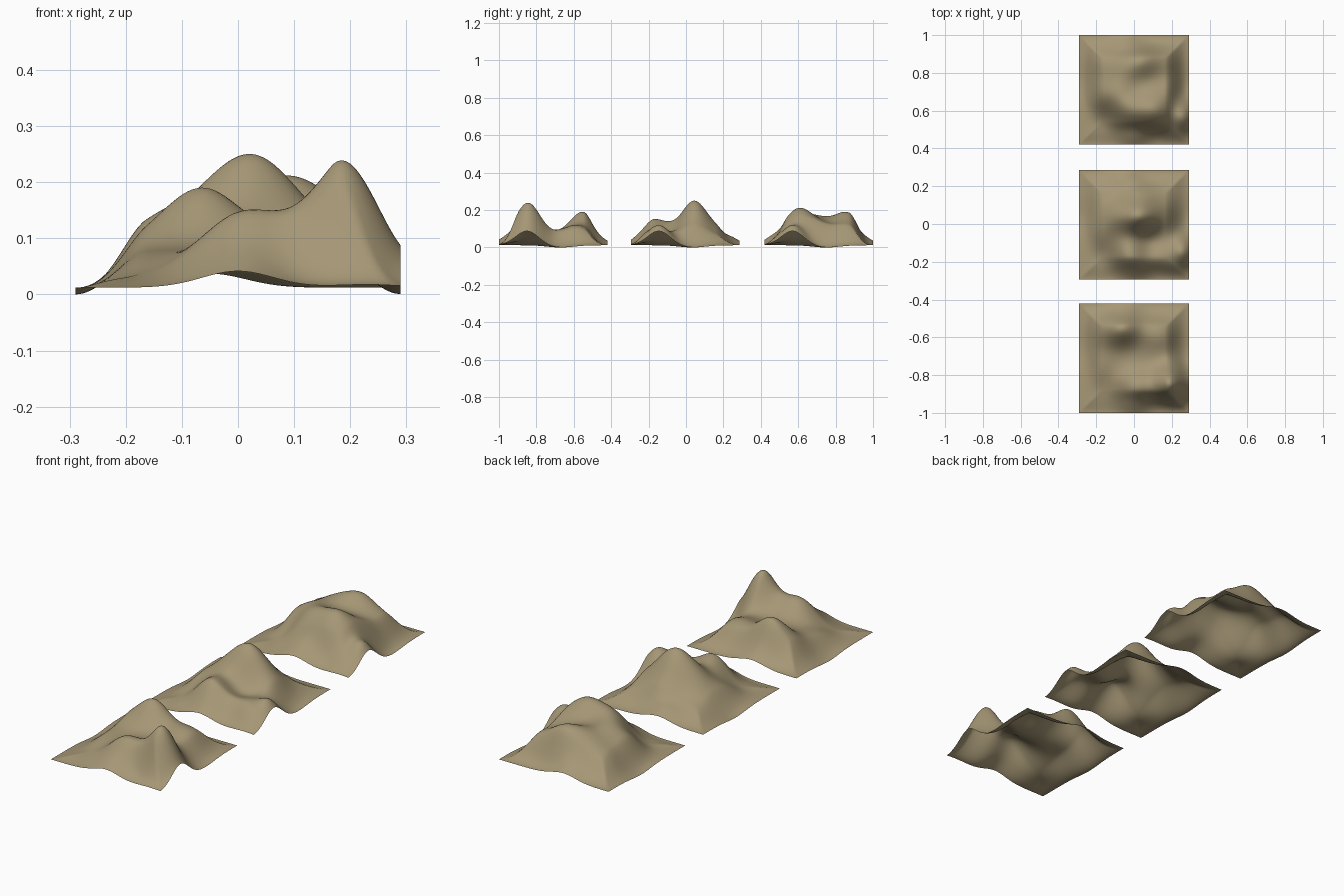
import bpy, bmesh, math

HALF = 0.29      # half width of a tile
RIM = 0.125      # width of the falloff towards the tile edge
S = 0.095        # radius of a hill
BASE = 0.05      # general ground level inside a tile
N = 72           # grid divisions

earth = bpy.data.materials.new("tan earth")
earth.diffuse_color = (0.38, 0.31, 0.18, 1)

# hills and hollows: x, y from the tile centre, height
TILES = {
    "front_hills": (-0.71, [
        (0.18, -0.14, 0.238), (0.0, -0.155, 0.147), (0.07, -0.15, 0.15),
        (-0.06, 0.16, 0.19), (0.15, 0.13, 0.115), (-0.18, -0.18, 0.035),
        (-0.16, -0.08, 0.065), (0.0, 0.0, 0.09), (0.13, 0.02, 0.095),
        (-0.16, 0.14, 0.125), (-0.15, 0.0, 0.08), (0.06, 0.14, 0.125),
        (0.24, -0.13, 0.175)]),
    "middle_hills": (-0.005, [
        (0.02, 0.045, 0.25), (-0.02, -0.185, 0.143), (-0.04, -0.1, 0.14),
        (0.2, -0.15, 0.105), (0.1, -0.09, 0.085), (0.15, 0.11, 0.115),
        (0.1, 0.045, 0.195), (-0.08, 0.045, 0.18), (-0.18, -0.17, 0.035),
        (-0.17, -0.04, 0.09), (0.02, 0.165, 0.13), (-0.16, 0.16, 0.07),
        (0.2, 0.0, 0.08), (0.1, -0.18, 0.10)]),
    "back_hills": (0.71, [
        (0.1, -0.09, 0.21), (0.03, -0.09, 0.204), (-0.04, -0.1, 0.185),
        (0.05, 0.16, 0.185), (-0.1, 0.0, 0.166), (-0.03, 0.05, 0.167),
        (0.07, 0.02, 0.152), (0.18, -0.13, 0.15), (-0.06, 0.14, 0.165),
        (0.09, -0.155, 0.18), (-0.02, -0.18, 0.13), (-0.18, -0.17, 0.035),
        (-0.18, -0.03, 0.115), (-0.18, 0.14, 0.10), (0.18, 0.15, 0.115),
        (0.2, 0.0, 0.11)]),
}


def bell(x, y, cx, cy, s):
    return math.exp(-((x - cx) ** 2 + (y - cy) ** 2) / s ** 2)


def mask(x, y):
    # 0 on the tile edge, 1 inside; creased along the diagonals
    t = min(1, max(0, (HALF - max(abs(x), abs(y))) / RIM))
    return t * t * (3 - 2 * t)


def edge(x, y):
    # shared border ground: mounds reaching in from the right, front and back
    return (0.012 - 0.012 * math.exp(-((y - 0.04) / 0.1) ** 2)
            + 0.125 * bell(x, y, 0.23, -0.14, 0.085)
            + 0.065 * bell(x, y, 0, -0.21, 0.09)
            + 0.055 * bell(x, y, -0.05, 0.21, 0.09))


def fit(points):
    # relax hill strengths until the surface passes through every point
    amps = [0.0] * len(points)
    for _ in range(80):
        for i, (x, y, z) in enumerate(points):
            m = mask(x, y)
            goal = (z - edge(x, y) * (1 - m)) / m - BASE
            now = sum(a * bell(x, y, p[0], p[1], S) for a, p in zip(amps, points))
            amps[i] += goal - now
    return amps


def tile(name, yc, points):
    amps = fit(points)
    bm = bmesh.new()
    bmesh.ops.create_grid(bm, x_segments=N, y_segments=N, size=HALF)
    for v in bm.verts:
        x, y = v.co.x, v.co.y
        m = mask(x, y)
        inner = BASE + sum(a * bell(x, y, p[0], p[1], S) for a, p in zip(amps, points))
        v.co.z = max(0, edge(x, y) * (1 - m) + inner * m)
        v.co.y += yc
    for f in bm.faces:
        f.smooth = True
    me = bpy.data.meshes.new(name)
    bm.to_mesh(me)
    bm.free()
    me.materials.append(earth)
    bpy.context.collection.objects.link(bpy.data.objects.new(name, me))


for name, (yc, points) in TILES.items():
    tile(name, yc, points)
